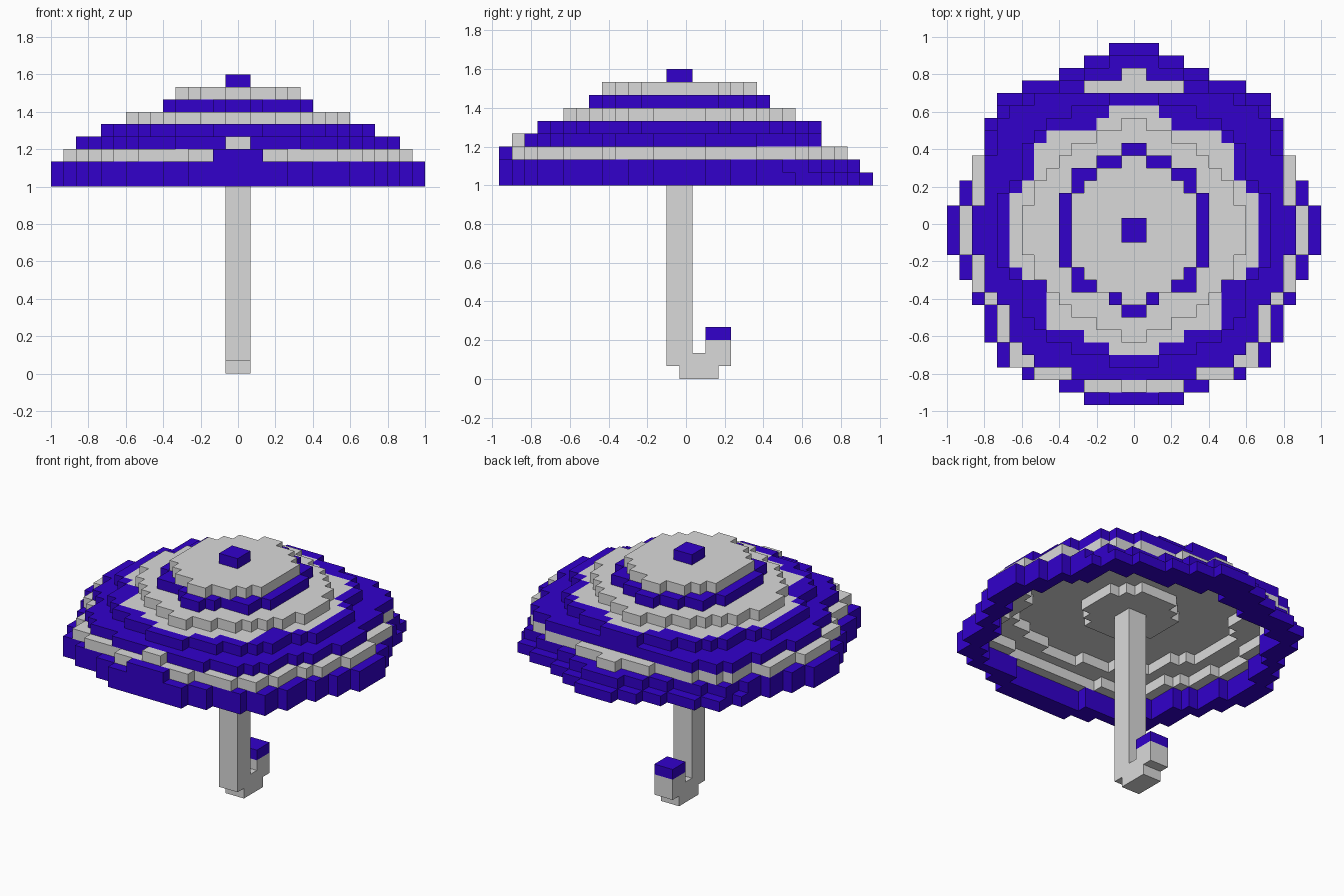
import bpy
import bmesh
from mathutils import Vector

U = 2 / 30          # block size

old = bpy.data.objects.get("Cube")
if old:
    bpy.data.objects.remove(old, do_unlink=True)


def make_material(name, rgb):
    mat = bpy.data.materials.new(name)
    mat.use_nodes = True
    color = (*rgb, 1)
    mat.diffuse_color = color
    mat.node_tree.nodes["Principled BSDF"].inputs["Base Color"].default_value = color
    return mat


MATERIALS = [make_material("light_gray", (0.7, 0.7, 0.7)),
             make_material("violet", (0.032, 0.0, 0.6))]
GRAY, VIOLET = range(2)


def finish(name, bm):
    mesh = bpy.data.meshes.new(name)
    bm.to_mesh(mesh)
    bm.free()
    for mat in MATERIALS:
        mesh.materials.append(mat)
    bpy.context.collection.objects.link(bpy.data.objects.new(name, mesh))


def strip(half, row):
    return {(i, row) for i in range(-half, half)}


def disc(front, back=None):
    """Blocky disc: half-width of each row, counted outward from the middle."""
    cells = set()
    for j, half in enumerate(front):
        cells |= strip(half, -1 - j)
    for j, half in enumerate(back or front):
        cells |= strip(half, j)
    return cells


def shrink(cells):
    return {(i, j) for i, j in cells
            if {(i + 1, j), (i - 1, j), (i, j + 1), (i, j - 1)} <= cells}


# Canopy tiers, from the rim up
rim_front = [15, 15, 14, 14, 13, 13, 12, 12, 12, 11, 11, 9, 6, 4]
rim = disc(rim_front, rim_front + [2])
upper_rim = disc(rim_front, [15, 15, 14, 14, 13, 13, 12, 12, 11, 11, 9, 6, 4, 2])
lower_band = disc([14, 14, 13, 13, 13, 12, 11, 11, 11, 10, 10, 8, 4],
                  [14, 14, 13, 13, 13, 13, 11, 11, 11, 10, 8, 4, 1])
lower_dome = disc([13, 13, 12, 12, 12, 11, 10, 10, 10, 9, 8, 5],
                  [13, 13, 12, 12, 12, 12, 11, 11, 11, 10, 8])
middle_dome = disc([11, 11, 11, 10, 9, 9, 9, 8, 7, 5, 2])
middle_band = disc([9, 9, 8, 8, 7, 6, 5, 3, 1])
upper_dome = disc([6, 6, 6, 5, 5, 2, 1], [6, 6, 6, 5, 5, 3, 1])
crown = disc([5, 5, 5, 4, 3, 1])
lining = disc([10, 10, 10, 9, 7, 7, 7, 7, 4, 2],
              [10, 10, 10, 9, 8, 8, 8, 7, 3, 2])
hub = disc([4, 4, 3, 2])

tiers = [(rim, VIOLET), (upper_rim, VIOLET), (lower_band, GRAY),
         (lower_dome, VIOLET), (middle_dome, VIOLET), (middle_band, GRAY),
         (upper_dome, VIOLET), (crown, GRAY)]
BASE = 15

# Hollow the lower tiers, leaving a hub around the shaft under a solid top
hollows = [shrink(lower_band), shrink(lower_band), shrink(lower_dome),
           shrink(middle_dome) - hub, set(), set(), set(), set()]
blocks = {(i, j, k): color
          for k, (cells, color) in enumerate(tiers)
          for i, j in cells - hollows[k]}

# Front clasp
for i, j in strip(2, -14):
    blocks[i, j, 2] = VIOLET
for i, j in strip(1, -13):
    blocks[i, j, 3] = GRAY


def face_color(cell, d, color):
    """Inside surfaces of the dome are gray; the rim stays violet."""
    i, j, k = cell
    if k < 2 or color == GRAY:
        return color
    if d.z < 0 or (d.z == 0 and (i + d.x, j + d.y) in hollows[k]):
        return GRAY
    if d.z > 0 and k == 4 and (i, j) in lining:
        return GRAY
    return color


# Canopy skin: only exposed block faces
bm = bmesh.new()
corners = {}


def corner(p):
    key = tuple(round(2 * c) for c in p)
    if key not in corners:
        x, y, z = p
        corners[key] = bm.verts.new((x * U, (y - 0.5) * U, (z + BASE) * U))
    return corners[key]


for cell, color in blocks.items():
    middle = Vector(cell) + Vector((0.5, 0.5, 0.5))
    for axis in range(3):
        for sign in (-1, 1):
            d = Vector((0, 0, 0))
            d[axis] = sign
            if tuple(int(c + n) for c, n in zip(cell, d)) in blocks:
                continue
            a = Vector((0, 0, 0))
            a[(axis + 1) % 3] = 0.5
            b = d.cross(a)
            m = middle + d / 2
            face = bm.faces.new([corner(m + s * a + t * b) for s, t in
                                 ((-1, -1), (1, -1), (1, 1), (-1, 1))])
            face.material_index = face_color(cell, d, color)
finish("canopy", bm)


def block(name, y0, y1, z0, z1, color):
    """Two-block-wide box; y and z limits are in blocks."""
    bm = bmesh.new()
    bmesh.ops.create_cube(bm, size=1)
    for v in bm.verts:
        v.co = Vector((v.co.x * 2, y0 + (v.co.y + 0.5) * (y1 - y0) - 0.5,
                       z0 + (v.co.z + 0.5) * (z1 - z0))) * U
    for f in bm.faces:
        f.material_index = color
    finish(name, bm)


# Shaft, hooked handle and finial
block("shaft", -1, 1, 2, 18, GRAY)
block("hook_bottom", 0, 3, 0, 1, GRAY)
block("hook_bend", -1, 4, 1, 2, GRAY)
block("hook_end", 2, 4, 2, 3, GRAY)
block("hook_tip", 2, 4, 3, 4, VIOLET)
block("finial", -1, 1, 23, 24, VIOLET)
